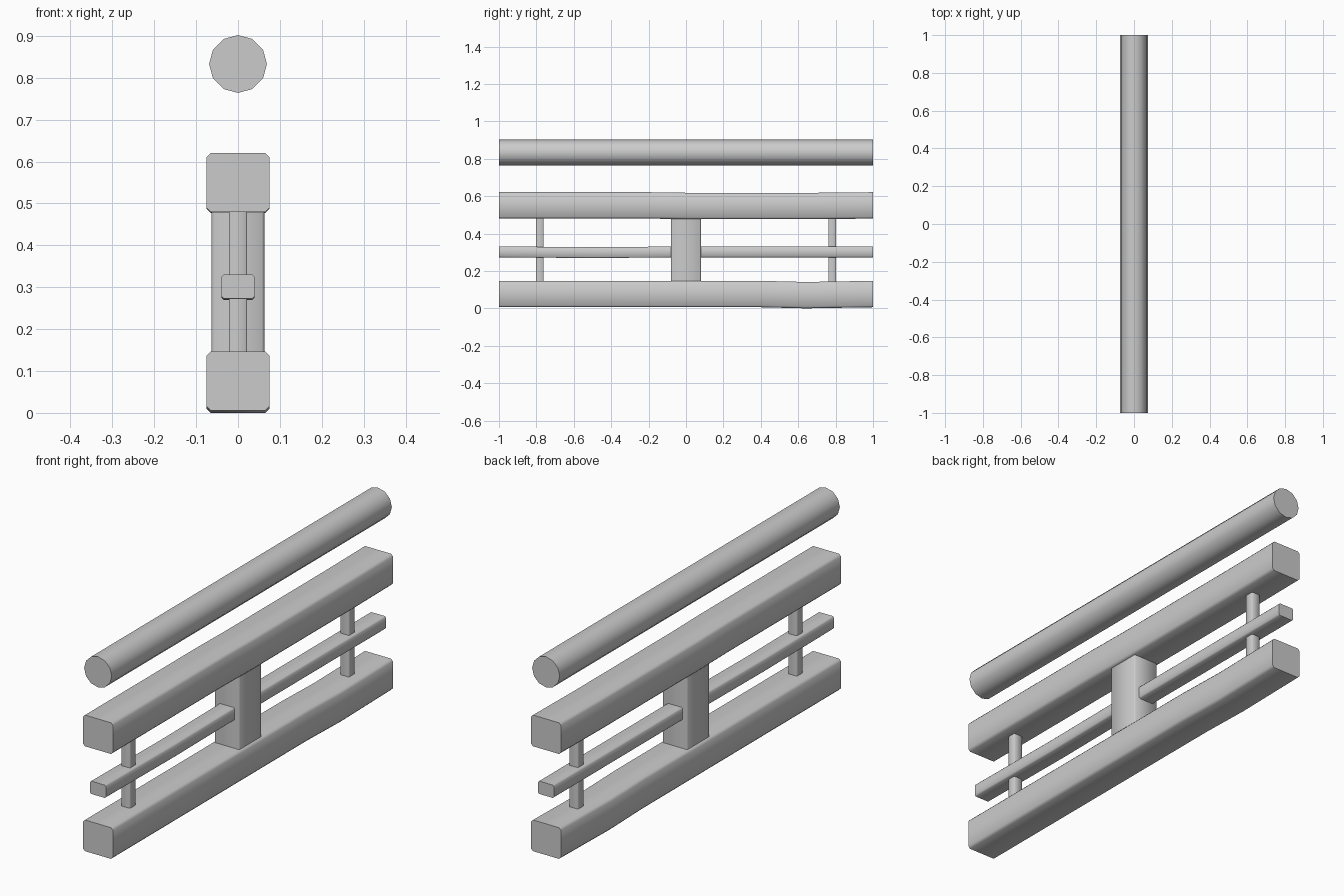
import bpy, bmesh, math

if "Cube" in bpy.data.objects:
    bpy.data.objects.remove(bpy.data.objects["Cube"], do_unlink=True)

# One plain grey for the whole railing
grey = bpy.data.materials.new("plain grey")
grey.use_nodes = True
colour = (0.6, 0.6, 0.6, 1)
grey.diffuse_color = colour
grey.node_tree.nodes["Principled BSDF"].inputs["Base Color"].default_value = colour


def loft(name, rings, smooth_angle=50):
    """Skin a list of matching closed rings and cap both ends."""
    bm = bmesh.new()
    rows = [[bm.verts.new(p) for p in ring] for ring in rings]
    n = len(rows[0])
    for a, b in zip(rows, rows[1:]):
        for i in range(n):
            j = (i + 1) % n
            bm.faces.new((a[i], a[j], b[j], b[i]))
    bm.faces.new(rows[0])
    bm.faces.new(rows[-1])
    bmesh.ops.recalc_face_normals(bm, faces=bm.faces)
    mesh = bpy.data.meshes.new(name)
    bm.to_mesh(mesh)
    bm.free()
    obj = bpy.data.objects.new(name, mesh)
    bpy.context.collection.objects.link(obj)
    mesh.materials.append(grey)
    bpy.ops.object.select_all(action="DESELECT")
    obj.select_set(True)
    bpy.context.view_layer.objects.active = obj
    bpy.ops.object.shade_smooth_by_angle(angle=math.radians(smooth_angle))
    return obj


def chamfered(w, h, c):
    """Rectangle outline with half sizes w, h and cut corners."""
    return [(w, c - h), (w, h - c), (w - c, h), (c - w, h),
            (-w, h - c), (-w, c - h), (c - w, -h), (w - c, -h)]


def beam(name, w, bottom, top, chamfer, stations):
    """Hewn bar along y; each station is (y, vertical drift)."""
    mid, half = (bottom + top) / 2, (top - bottom) / 2
    section = chamfered(w, half, chamfer)
    loft(name, [[(x, y, mid + z + dz) for x, z in section] for y, dz in stations])


def post(name, y, w, d, bottom, top, chamfer):
    section = chamfered(w, d, chamfer)
    loft(name, [[(x, y + v, z) for x, v in section] for z in (bottom, top)])


# Long horizontal beams, slightly uneven
beam("bottom_beam", 0.075, 0.006, 0.147, 0.01,
     [(-1, 0), (0.4, 0), (0.64, -0.006), (1, 0)])
beam("top_beam", 0.075, 0.478, 0.619, 0.01,
     [(-1, 0.002), (-0.2, 0.002), (0, -0.001), (0.7, -0.001), (1, 0.002)])
beam("middle_rail", 0.039, 0.272, 0.33, 0.005,
     [(-1, 0.001), (-0.5, -0.003), (0, 0.001), (1, 0.001)])

# Centre post and the two slim balusters
post("centre_post", 0, 0.063, 0.08, 0.13, 0.5, 0.006)
for side, y in (("front", -0.782), ("back", 0.782)):
    post(side + "_baluster", y, 0.022, 0.021, 0.13, 0.5, 0.003)

# Floating round handrail
circle = [(math.sin(k * math.tau / 12), math.cos(k * math.tau / 12)) for k in range(12)]
loft("round_handrail", [[(0.069 * x, y, 0.833 + 0.069 * z) for x, z in circle]
                        for y in (-1, 1)])
